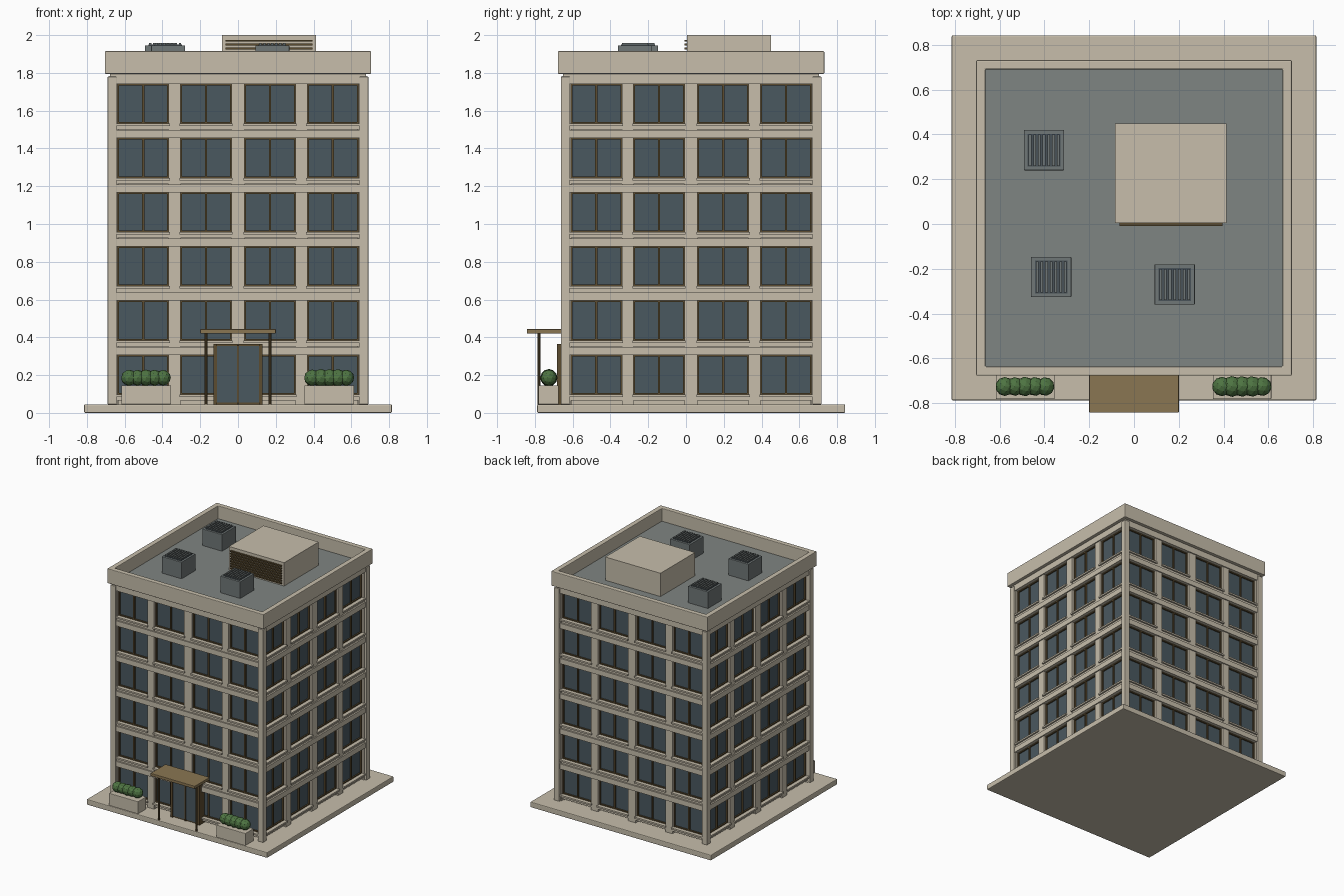
import bpy, bmesh, math, random
from mathutils import Matrix, Vector

if "Cube" in bpy.data.objects:
    bpy.data.objects.remove(bpy.data.objects["Cube"])

random.seed(4)
CY = 0.027            # centre of the building in y
Z0 = 0.045            # top of the ground slab


def srgb(r, g, b):
    lin = [(c / 255 / 12.92) if c < 11 else ((c / 255 + 0.055) / 1.055) ** 2.4 for c in (r, g, b)]
    return (*lin, 1)


def material(name, *rgb):
    m = bpy.data.materials.new(name)
    m.diffuse_color = srgb(*rgb)
    m.use_nodes = True
    m.node_tree.nodes["Principled BSDF"].inputs["Base Color"].default_value = m.diffuse_color
    return m


STONE = material("stone", 199, 190, 171)
GLASS = material("glass", 74, 88, 96)
BRONZE = material("bronze", 92, 76, 48)
WOOD = material("canopy_wood", 138, 118, 82)
ROOF = material("roof_grey", 127, 133, 130)
METAL = material("unit_grey", 112, 119, 119)
DARK = material("grille_dark", 72, 82, 88)
GREEN = material("leaf_green", 78, 116, 66)


def finish(name, bm, mat, bevel=0):
    me = bpy.data.meshes.new(name)
    bm.to_mesh(me)
    bm.free()
    me.materials.append(mat)
    ob = bpy.data.objects.new(name, me)
    bpy.context.collection.objects.link(ob)
    if bevel:
        mod = ob.modifiers.new("edge_bevel", "BEVEL")
        mod.width, mod.segments = bevel, 2
    return ob


def boxes(name, mat, items, bevel=0, turns=1):
    """Boxes given as (x0, x1, y0, y1, z0, z1), optionally repeated around the four sides."""
    bm = bmesh.new()
    for k in range(turns):
        rot = Matrix.Translation((0, CY, 0)) @ Matrix.Rotation(k * math.pi / 2, 4, "Z") if turns > 1 else Matrix()
        for x0, x1, y0, y1, z0, z1 in items:
            mid = Vector(((x0 + x1) / 2, (y0 + y1) / 2, (z0 + z1) / 2))
            scale = Matrix.Diagonal((x1 - x0, y1 - y0, z1 - z0, 1))
            bmesh.ops.create_cube(bm, size=1, matrix=rot @ Matrix.Translation(mid) @ scale)
    return finish(name, bm, mat, bevel)


def square(h, z0, z1):
    return (-h, h, CY - h, CY + h, z0, z1)


# Ground slab and inner core
boxes("ground_slab", STONE, [(-0.815, 0.815, -0.788, 0.843, 0, Z0)], 0.006)
boxes("building_core", STONE, [square(0.635, Z0, 1.80)])

# Facade parts for one side, with the wall facing -y, repeated on four sides
FLOORS = [0.307 + 0.2868 * k for k in range(6)]     # window head heights
BAYS = [-0.502, -0.17, 0.17, 0.502]
W, H = 0.135, 0.215                                 # half width and height of a window
bands, walls, panes, frames, sills = [], [], [], [], []
edges = [-0.645] + [s for b in BAYS for s in (b - W, b + W)] + [0.645]
for a, b in zip(edges[::2], edges[1::2]):
    walls.append((a, b, -0.672, -0.63, Z0, 1.78))
for top in FLOORS:
    bot = top - H
    low = max(Z0, bot - 0.027)
    bands.append((-0.646, 0.646, -0.681, -0.63, top, top + 0.0425))
    for b in BAYS:
        walls.append((b - W, b + W, -0.671, -0.63, low, bot))
        sills.append((b - W - 0.006, b + W + 0.006, -0.684, -0.64, bot - 0.008, bot + 0.005))
        panes.append((b - W, b + W, -0.643, -0.634, bot, top))
        for x in (b - W + 0.004, b, b + W - 0.004):
            w = 0.006 if x == b else 0.004
            frames.append((x - w, x + w, -0.655, -0.642, bot, top))
        for z in (bot + 0.005, top - 0.008):
            frames.append((b - W, b + W, -0.654, -0.642, z, z + 0.008))
boxes("floor_bands", STONE, bands, turns=4)
boxes("wall_piers", STONE, walls, turns=4)
boxes("window_sills", STONE, sills, turns=4)
boxes("window_glass", GLASS, panes, turns=4)
boxes("window_frames", BRONZE, frames, turns=4)
boxes("corner_posts", STONE, [(0.643, 0.69, -0.69, -0.643, Z0, 1.78)], 0.003, turns=4)

# Roof deck, cornice and parapet
boxes("cornice", STONE, [square(0.678, 1.772, 1.80)])
boxes("roof_deck", ROOF, [square(0.67, 1.79, 1.81)])
bm = bmesh.new()
loops = []
for h, z in ((0.705, 1.795), (0.705, 1.915), (0.664, 1.915), (0.664, 1.795)):
    loops.append([bm.verts.new((sx * h, CY + sy * h, z)) for sx, sy in ((-1, -1), (1, -1), (1, 1), (-1, 1))])
for i in range(4):
    lo, hi = loops[i], loops[(i + 1) % 4]
    for j in range(4):
        bm.faces.new((lo[j], lo[(j + 1) % 4], hi[(j + 1) % 4], hi[j]))
finish("parapet", bm, STONE, 0.005)

# Plant room with louvre slats
boxes("plant_room", STONE, [(-0.085, 0.413, 0.005, 0.45, 1.80, 2.0)])
boxes("louvre_slats", BRONZE,
      [(-0.065, 0.395, -0.009, 0.01, 1.825 + 0.02 * i, 1.835 + 0.02 * i) for i in range(8)])

# Rooftop ventilation units
bodies, grilles, rims = [], [], []
for x, y in ((-0.402, 0.33), (-0.37, -0.237), (0.182, -0.27)):
    bodies.append((x - 0.09, x + 0.09, y - 0.09, y + 0.09, 1.80, 1.945))
    rims.append((x - 0.073, x + 0.073, y - 0.073, y + 0.073, 1.944, 1.950))
    for i in range(7):
        gx = x - 0.063 + 0.021 * i
        grilles.append((gx - 0.006, gx + 0.006, y - 0.07, y + 0.07, 1.948, 1.959))
boxes("roof_units", METAL, bodies, 0.003)
boxes("unit_grille_bases", DARK, rims)
boxes("unit_grille_bars", METAL, grilles)

# Entrance doors
boxes("door_surround", BRONZE, [(-0.13, 0.13, -0.672, -0.61, Z0, 0.365)])
boxes("door_glass", GLASS, [(-0.113, -0.006, -0.677, -0.66, 0.055, 0.355),
                            (0.006, 0.113, -0.677, -0.66, 0.055, 0.355)])
boxes("door_rails", BRONZE, [(s * 0.121 - 0.009, s * 0.121 + 0.009, -0.684, -0.66, Z0, 0.365) for s in (-1, 1)]
      + [(-0.005, 0.005, -0.684, -0.66, Z0, 0.36)])

# Canopy and its posts
boxes("canopy", WOOD, [(-0.2, 0.2, -0.843, -0.65, 0.42, 0.443)], 0.003)
bm = bmesh.new()
for s in (-1, 1):
    bmesh.ops.create_cone(bm, cap_ends=True, segments=10, radius1=0.008, radius2=0.008, depth=0.38,
                          matrix=Matrix.Translation((s * 0.17, -0.778, 0.235)))
finish("canopy_posts", bm, BRONZE)

# Planters and shrubs
boxes("planters", STONE, [(-0.617, -0.355, -0.782, -0.675, Z0, 0.145),
                          (0.352, 0.614, -0.782, -0.675, Z0, 0.145)], 0.003)
bm = bmesh.new()
for cx in (-0.487, 0.483):
    for i in range(5):
        r = random.uniform(0.041, 0.047)
        place = Matrix.Translation((cx + (i - 2) * 0.045, -0.726, 0.186)) @ Matrix.Rotation(i * 1.3, 4, "Z")
        bmesh.ops.create_icosphere(bm, subdivisions=2, radius=r, matrix=place)
finish("shrubs", bm, GREEN)
